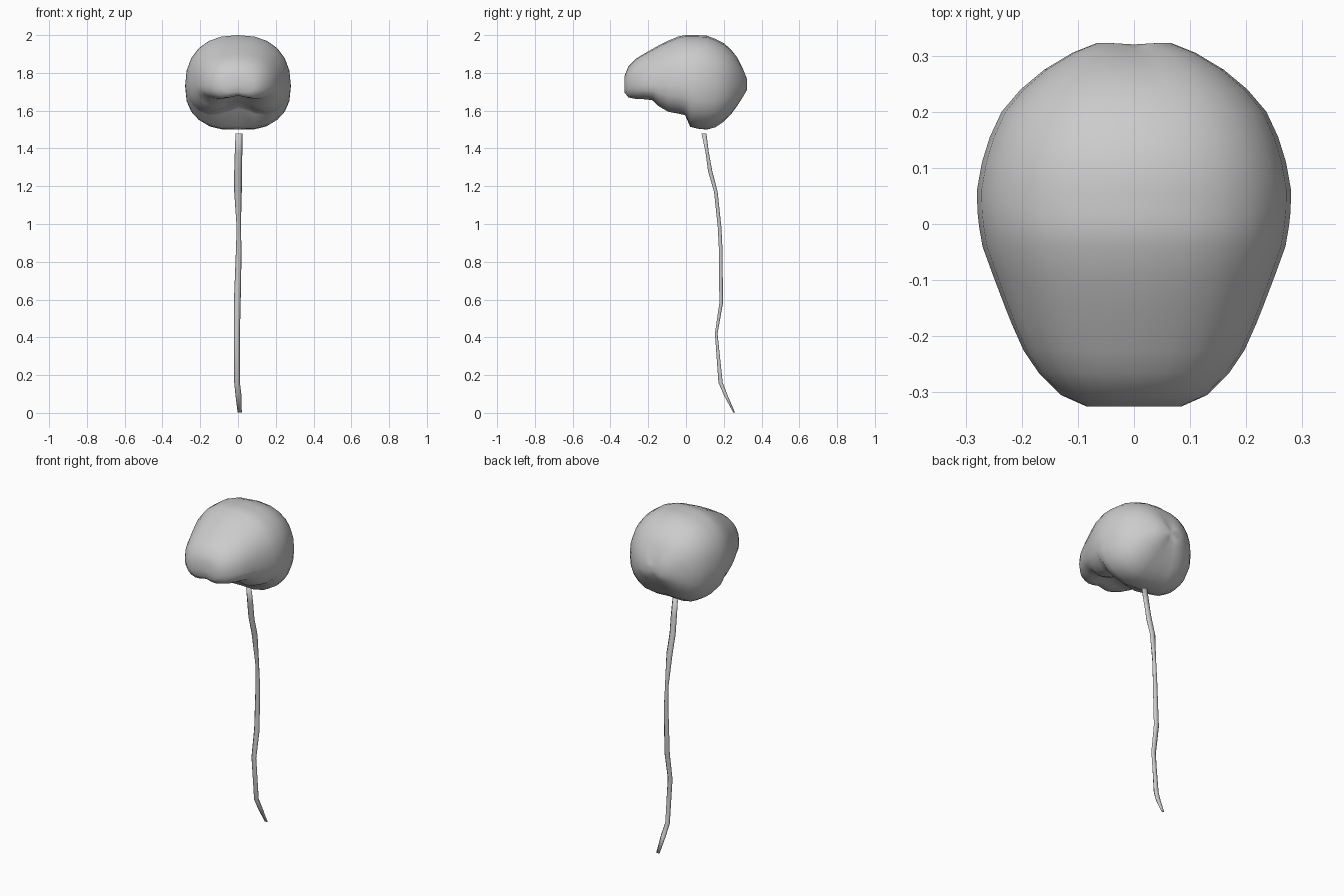
import bpy, bmesh, math


def loft(name, rings):
    """Skin a list of equal-length point rings and cap both ends."""
    bm = bmesh.new()
    loops = [[bm.verts.new(p) for p in ring] for ring in rings]
    n = len(loops[0])
    for a, b in zip(loops, loops[1:]):
        for i in range(n):
            j = (i + 1) % n
            bm.faces.new((a[i], a[j], b[j], b[i]))
    caps = [bm.faces.new(loops[0]), bm.faces.new(loops[-1])]
    bmesh.ops.poke(bm, faces=caps)
    bmesh.ops.recalc_face_normals(bm, faces=bm.faces)
    mesh = bpy.data.meshes.new(name)
    bm.to_mesh(mesh)
    bm.free()
    mesh.shade_smooth()
    obj = bpy.data.objects.new(name, mesh)
    bpy.context.collection.objects.link(obj)
    return obj


def power(v, e):
    return math.copysign(abs(v) ** e, v)


def brain_ring(y, width, top, bottom, widest, groove, notch, n=24):
    """Cross-section with rounded top, fuller underside and a midline groove."""
    ring = []
    for i in range(n):
        a = 2 * math.pi * i / n
        c, s = math.cos(a), math.sin(a)
        x = width * power(c, 0.85)
        mid = math.exp(-(x / (0.35 * width)) ** 2)
        if s >= 0:
            z = widest + (top - widest) * s ** 0.88
        else:
            z = widest - (widest - bottom) * (-s) ** 0.8 + groove * mid
        ring.append((x, y - notch * mid, z))
    return ring


# Brain: y, half width, top, bottom, height of widest point, groove, notch
sections = [
    (-0.325, 0.085, 1.785, 1.690, 1.735, 0.010, 0.0),
    (-0.305, 0.130, 1.835, 1.660, 1.735, 0.020, 0.0),
    (-0.265, 0.170, 1.875, 1.650, 1.735, 0.035, 0.0),
    (-0.225, 0.197, 1.900, 1.648, 1.735, 0.040, 0.0),
    (-0.180, 0.217, 1.925, 1.643, 1.735, 0.040, 0.0),
    (-0.145, 0.231, 1.945, 1.605, 1.735, 0.060, 0.0),
    (-0.095, 0.250, 1.970, 1.570, 1.735, 0.085, 0.0),
    (-0.040, 0.270, 1.993, 1.558, 1.735, 0.085, 0.0),
    (-0.005, 0.276, 2.000, 1.552, 1.735, 0.060, 0.0),
    (0.022, 0.279, 2.000, 1.502, 1.735, 0.015, 0.0),
    (0.060, 0.280, 2.000, 1.495, 1.730, 0.010, 0.0),
    (0.110, 0.271, 1.997, 1.490, 1.730, 0.010, 0.0),
    (0.155, 0.257, 1.980, 1.497, 1.730, 0.020, 0.0),
    (0.200, 0.236, 1.957, 1.525, 1.730, 0.025, 0.0),
    (0.240, 0.202, 1.925, 1.568, 1.730, 0.020, 0.003),
    (0.275, 0.160, 1.885, 1.620, 1.730, 0.010, 0.006),
    (0.305, 0.110, 1.825, 1.670, 1.735, 0.0, 0.010),
    (0.323, 0.065, 1.775, 1.705, 1.735, 0.0, 0.012),
]
loft("brain", [brain_ring(*s) for s in sections])

# Spinal cord: x, y, z, half width, half depth
path = [
    (0.005, 0.095, 1.48, 0.018, 0.015),
    (0.003, 0.112, 1.38, 0.020, 0.010),
    (0.000, 0.128, 1.28, 0.020, 0.013),
    (0.000, 0.158, 1.17, 0.020, 0.011),
    (0.004, 0.178, 0.98, 0.011, 0.011),
    (0.004, 0.184, 0.86, 0.015, 0.011),
    (-0.004, 0.186, 0.58, 0.018, 0.011),
    (-0.006, 0.160, 0.42, 0.016, 0.008),
    (-0.005, 0.183, 0.16, 0.015, 0.013),
    (0.003, 0.212, 0.09, 0.016, 0.011),
    (0.009, 0.255, 0.002, 0.011, 0.005),
]
loft("spinal_cord", [
    [(x + w * math.cos(k * math.tau / 6), y + d * math.sin(k * math.tau / 6), z)
     for k in range(6)] for x, y, z, w, d in path])
